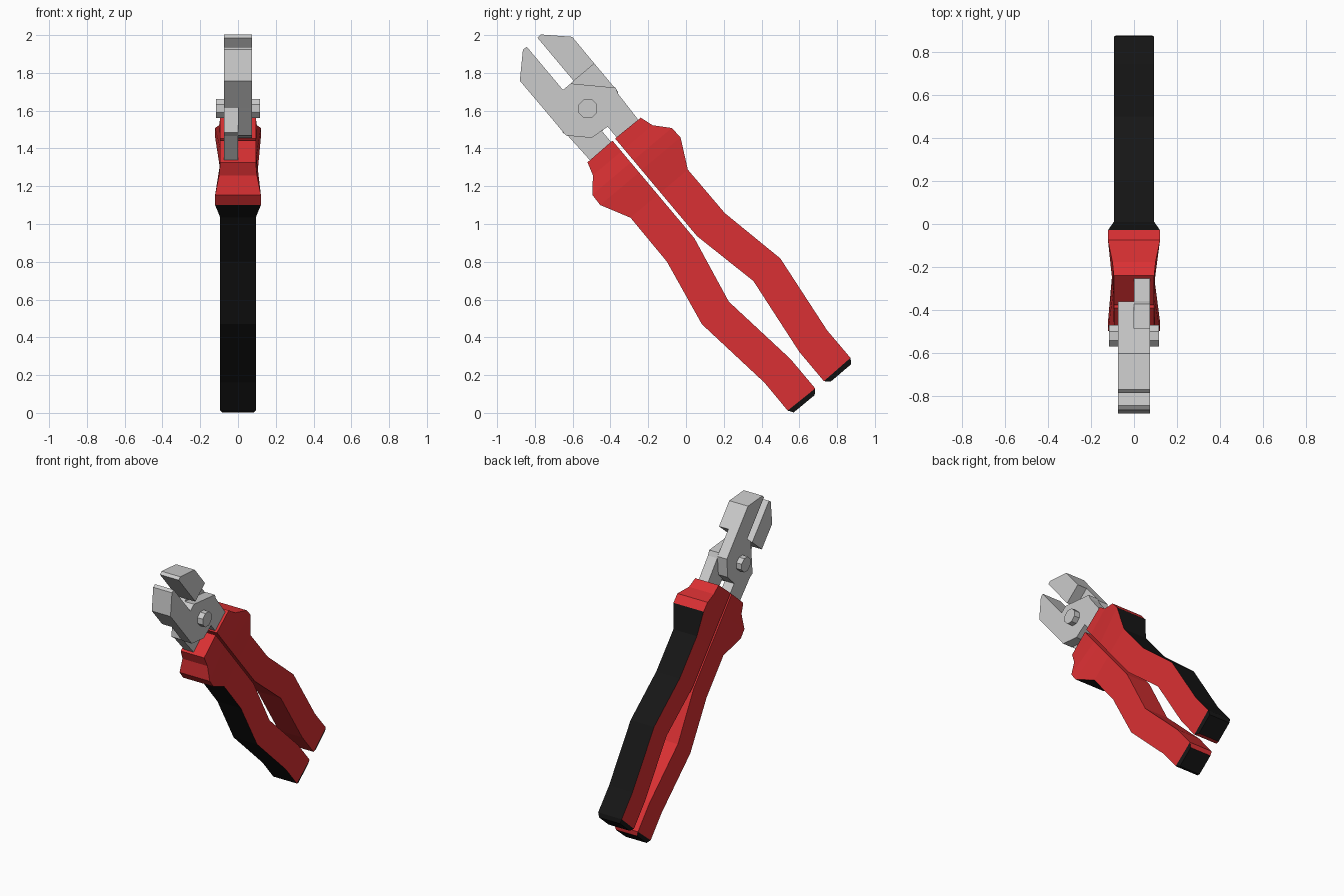
import bpy, bmesh
from math import sin, cos, pi, radians

if "Cube" in bpy.data.objects:
    bpy.data.objects.remove(bpy.data.objects["Cube"])

# Tool frame: s runs from pivot to the grips, t is sideways; whole tool leans 40 degrees
PY, PZ, A = -0.52, 1.611, radians(40)

def world(x, s, t, side=1):
    t, x = t * side, x * side
    return (x, PY + sin(A) * s + cos(A) * t, PZ - cos(A) * s + sin(A) * t)

def material(name, rgb):
    m = bpy.data.materials.new(name)
    m.diffuse_color = (*rgb, 1)
    m.use_nodes = True
    m.node_tree.nodes["Principled BSDF"].inputs["Base Color"].default_value = m.diffuse_color
    return m

red = material("red_grip", (0.7, 0.03, 0.033))
black = material("black_grip", (0.008, 0.008, 0.008))

def finish(name, bm, mats=()):
    bmesh.ops.recalc_face_normals(bm, faces=bm.faces[:])
    me = bpy.data.meshes.new(name)
    bm.to_mesh(me)
    bm.free()
    for m in mats:
        me.materials.append(m)
    ob = bpy.data.objects.new(name, me)
    bpy.context.collection.objects.link(ob)
    return ob

# Grip stations: outer (s, t), inner (s, t), outer half width, inner half width
W = 0.094
STATIONS = [
    (0.217, 0.184, 0.214, 0.009, W, W),
    (0.288, 0.206, 0.288, 0.009, 0.100, W),
    (0.365, 0.275, 0.365, 0.009, 0.121, W),
    (0.433, 0.278, 0.433, 0.009, 0.121, W),
    (0.588, 0.198, 0.588, 0.009, W, W),
    (0.890, 0.200, 0.889, 0.009, W, W),
    (1.263, 0.271, 1.263, 0.085, W, W),
    (1.713, 0.216, 1.707, 0.030, W, W),
    (1.905, 0.217, 1.909, 0.030, W, W),
    (1.933, 0.199, 1.934, 0.055, 0.084, 0.084),
]

def grip(name, side):
    bm = bmesh.new()
    rings = [[bm.verts.new(world(x, s, t, side)) for x, s, t in
              ((-wo, so, to), (wo, so, to), (wi, si, ti), (-wi, si, ti))]
             for so, to, si, ti, wo, wi in STATIONS]
    last = len(rings) - 2
    for i, (a, b) in enumerate(zip(rings, rings[1:])):
        for k in range(4):
            j = (k + 1) % 4
            f = bm.faces.new((a[k], a[j], b[j], b[k]))
            # black back strip below the guard, black end bevel
            if (k == 0 and i >= 3) or (i == last and k != 2):
                f.material_index = 1
    bm.faces.new(rings[0])
    bm.faces.new(rings[-1]).material_index = 1
    finish(name, bm, (red, black))

# Lever: full-thickness jaw plus half-thickness joint plate and tang
JAW = [(-0.16, -0.037), (-0.458, -0.037), (-0.46, -0.062), (-0.344, -0.181), (-0.16, -0.18)]
PLATE = [(0.035, -0.18), (0.132, -0.084), (0.141, 0.019), (0.27, 0.019), (0.27, 0.165),
         (0.046, 0.173), (0.01, 0.184), (-0.16, 0.016)]
T = 0.075

def lever(name, side):
    bm = bmesh.new()
    def layer(pts, x):
        return [bm.verts.new(world(x, s, t, side)) for s, t in pts]
    def walls(a, b):
        for i in range(len(a) - 1):
            bm.faces.new((a[i], a[i + 1], b[i + 1], b[i]))
    jaw_a, jaw_m, jaw_b = (layer(JAW, x) for x in (T, 0, -T))
    pl_a, pl_m = layer(PLATE, T), layer(PLATE, 0)
    bm.faces.new(jaw_a)
    bm.faces.new(jaw_b)
    bm.faces.new([jaw_a[-1]] + pl_a + [jaw_a[0]])
    bm.faces.new([jaw_m[-1]] + pl_m + [jaw_m[0]])
    walls(jaw_a, jaw_m)
    walls(jaw_m + jaw_m[:1], jaw_b + jaw_b[:1])
    walls([jaw_a[-1]] + pl_a + [jaw_a[0]], [jaw_m[-1]] + pl_m + [jaw_m[0]])
    finish(name, bm)

for label, side in (("upper", 1), ("lower", -1)):
    grip(label + "_grip", side)
    lever(label + "_handle_jaw", side)

# Octagonal pivot pin
bm = bmesh.new()
ends = [[bm.verts.new((x, PY + 0.054 * cos(pi / 8 + k * pi / 4), PZ + 0.054 * sin(pi / 8 + k * pi / 4)))
         for k in range(8)] for x in (-0.117, 0.117)]
for e in ends:
    bm.faces.new(e)
for k in range(8):
    j = (k + 1) % 8
    bm.faces.new((ends[0][k], ends[0][j], ends[1][j], ends[1][k]))
finish("pivot_pin", bm)
